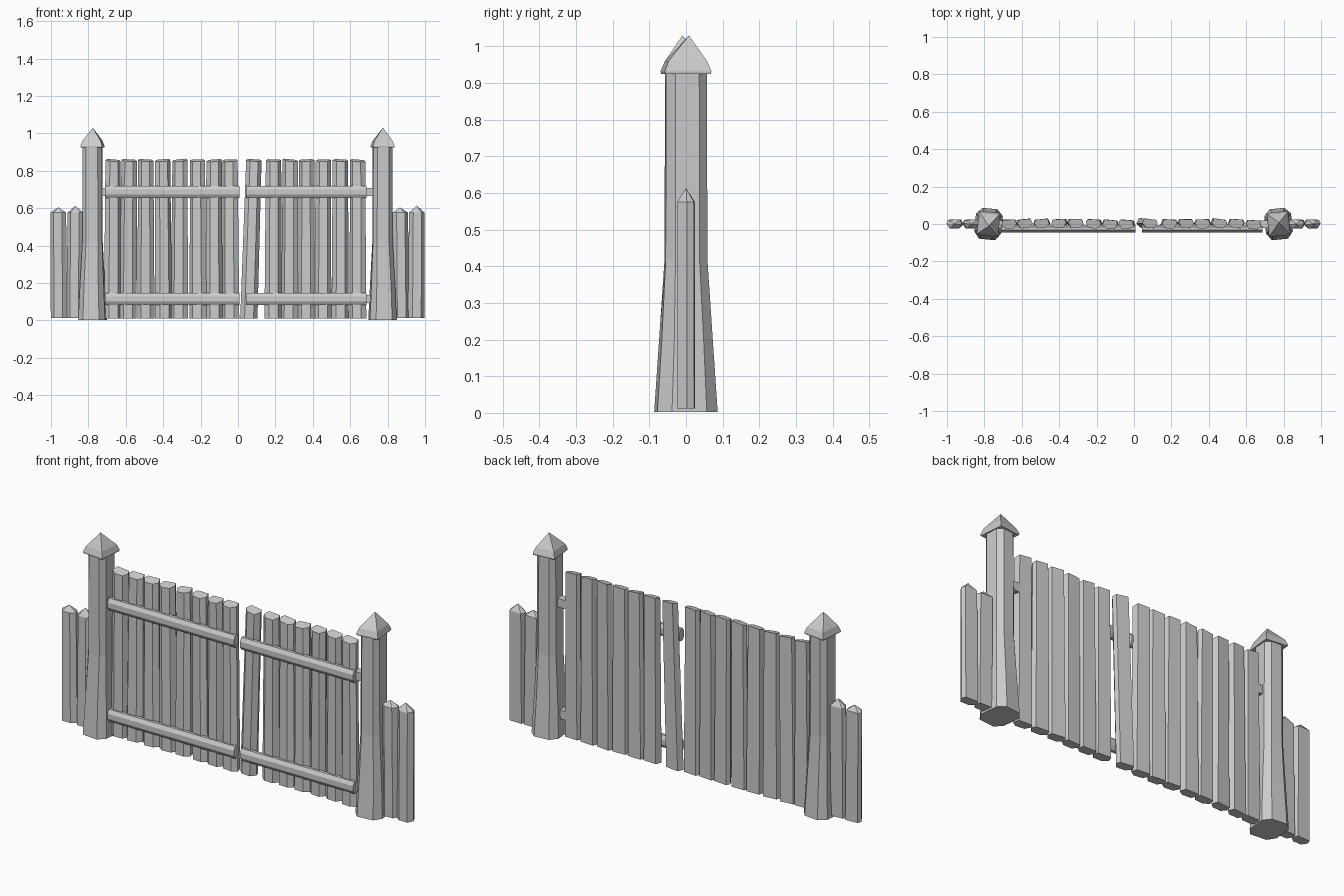
import bpy, bmesh, math, random
from mathutils import Vector

random.seed(4)
old = bpy.data.objects.get("Cube")
if old:
    bpy.data.objects.remove(old, do_unlink=True)

GREY = (0.6, 0.6, 0.6, 1)
wood = bpy.data.materials.new("weathered grey wood")
wood.use_nodes = True
wood.diffuse_color = GREY
wood.node_tree.nodes["Principled BSDF"].inputs["Base Color"].default_value = GREY


def loft(name, rings, tip=None):
    """Skin matching rings of points; close the end with a cap or a point."""
    bm = bmesh.new()
    loops = [[bm.verts.new(p) for p in ring] for ring in rings]
    n = len(loops[0])
    for a, b in zip(loops, loops[1:]):
        for i in range(n):
            j = (i + 1) % n
            bm.faces.new((a[i], a[j], b[j], b[i]))
    bm.faces.new(loops[0][::-1])
    if tip:
        point = bm.verts.new(tip)
        for i in range(n):
            bm.faces.new((loops[-1][i], loops[-1][(i + 1) % n], point))
    else:
        bm.faces.new(loops[-1])
    bmesh.ops.recalc_face_normals(bm, faces=bm.faces)
    mesh = bpy.data.meshes.new(name)
    bm.to_mesh(mesh)
    bm.free()
    mesh.materials.append(wood)
    obj = bpy.data.objects.new(name, mesh)
    bpy.context.collection.objects.link(obj)
    return obj


def ring(profile, x, y, z, sx, sy, turn=0.0):
    c, s = math.cos(turn), math.sin(turn)
    return [(x + px * sx * c - py * sy * s, y + px * sx * s + py * sy * c, z)
            for px, py in profile]


# Hewn plank section: broad back, narrower front
PLANK = [(-1, 0.1), (-0.6, -1), (0.45, -1), (1, -0.2), (0.75, 1), (-0.8, 0.9)]
OCTAGON = [(-1, -0.55), (-0.6, -1), (0.6, -1), (1, -0.55),
           (1, 0.6), (0.55, 1), (-0.55, 1), (-1, 0.6)]
SQUARE = [(-1, -1), (1, -1), (1, 1), (-1, 1)]


def gate_plank(name, bottom_x, top_x):
    flip = random.choice((-1, 1))
    section = [(px * flip, py) for px, py in PLANK]
    turn = random.uniform(-0.12, 0.12)
    y = random.uniform(-0.004, 0.004)
    low = ring(section, bottom_x, y, 0.01, 0.046, 0.025, turn)
    high = ring(section, top_x, y, 0.855, 0.041, 0.024, turn)
    slope = random.uniform(-0.12, 0.12)
    high = [(px, py, pz + (px - top_x) * slope + py * 0.25) for px, py, pz in high]
    loft(name, [low, high])


# Gate planks, including the leaning one beside the opening
left_leaf = [-0.668, -0.582, -0.493, -0.403, -0.31, -0.217, -0.128, -0.042]
right_leaf = [0.19, 0.28, 0.367, 0.457, 0.547, 0.64]
for i, x in enumerate(left_leaf + right_leaf):
    gate_plank(f"gate_plank_{i + 1}", x + random.uniform(-0.006, 0.006), x)
gate_plank("leaning_gate_plank", 0.058, 0.085)

# Rounded rails across the front of each leaf, and hinge blocks behind them
for level, z in (("lower", 0.115), ("upper", 0.687)):
    for side, x0, x1 in (("right", -0.712, 0.008), ("left", 0.042, 0.686)):
        ends = []
        for x in (x0, x1):
            ends.append([(x, -0.025 + 0.021 * math.cos(a), z + 0.034 * math.sin(a))
                         for a in (math.tau * (k + 0.5) / 8 for k in range(8))])
        loft(f"{level}_{side}_rail", ends)
    for side, x in (("right", -0.71), ("left", 0.70)):
        loft(f"{level}_{side}_hinge_block",
             [ring(SQUARE, x, -0.002, z - 0.022, 0.04, 0.02),
              ring(SQUARE, x, -0.002, z + 0.022, 0.04, 0.02)])

# Flared gate posts with a collar and a pointed cap
for side, x, turn, tip_y in (("right", -0.778, -0.1, -0.01), ("left", 0.773, 0.1, 0.008)):
    loft(f"{side}_post",
         [ring(OCTAGON, x, 0, 0.002, 0.072, 0.083, turn),
          ring(OCTAGON, x, 0, 0.20, 0.063, 0.070, turn),
          ring(OCTAGON, x, 0, 0.42, 0.053, 0.057, turn * 0.5),
          ring(OCTAGON, x, 0, 0.93, 0.051, 0.056, turn * 0.5)])
    loft(f"{side}_post_cap",
         [ring(SQUARE, x, 0, 0.925, 0.057, 0.063, turn),
          ring(SQUARE, x, 0, 0.932, 0.058, 0.064, turn),
          ring(SQUARE, x, 0, 0.960, 0.049, 0.053, turn)],
         tip=(x + 0.002, tip_y, 1.03))

# Short pointed pickets outside the posts
for i, (x, lean, top) in enumerate(((-0.957, -0.004, 0.605), (-0.873, 0.004, 0.613),
                                    (0.872, -0.005, 0.604), (0.953, 0.003, 0.614))):
    flip = 1 if x < 0 else -1
    section = [(px * flip, py) for px, py in PLANK]
    loft(f"side_picket_{i + 1}",
         [ring(section, x, 0, 0.012, 0.044, 0.025),
          ring(section, x + lean, 0, 0.576, 0.042, 0.024)],
         tip=(x + lean, 0, top))
